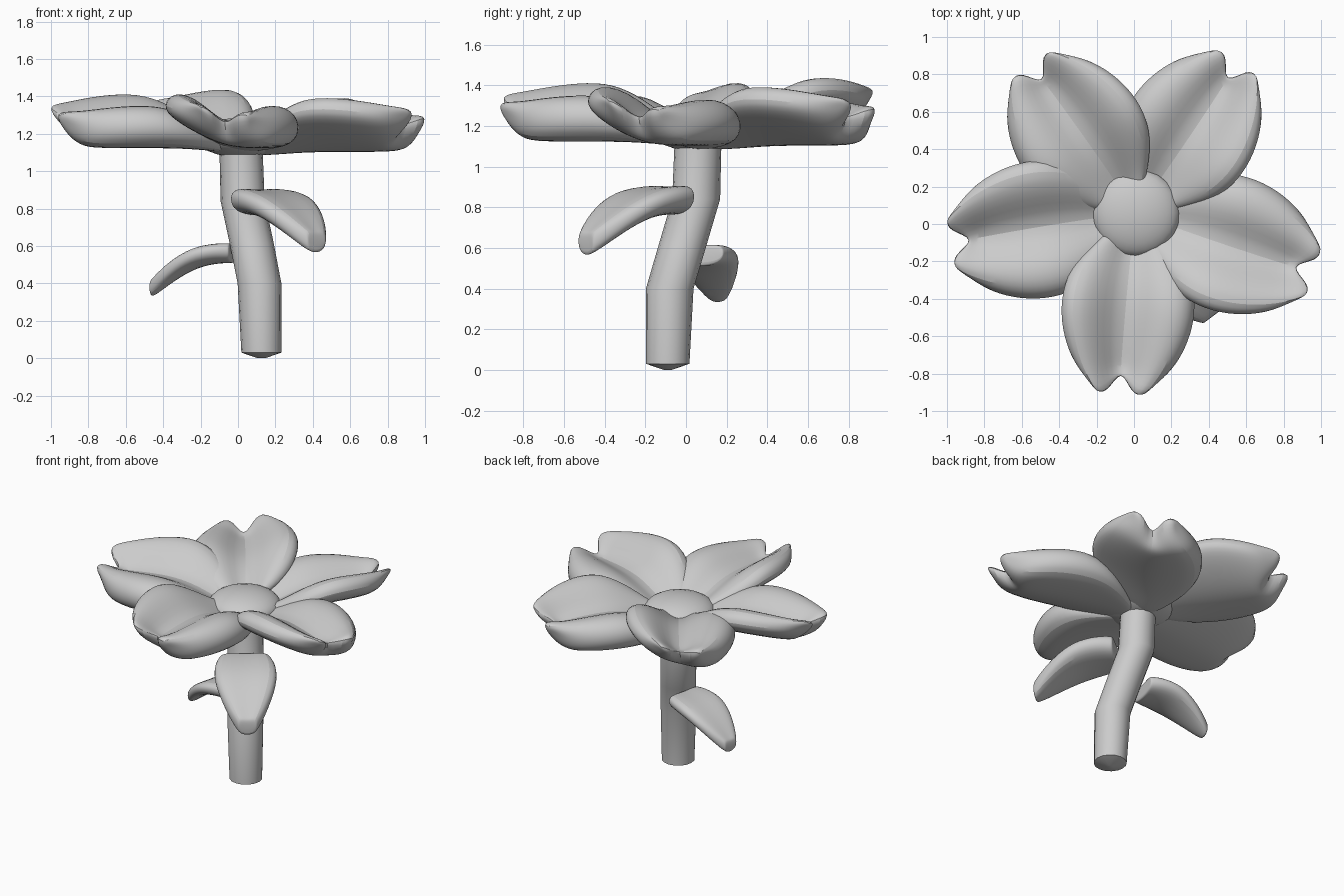
import bpy
import bmesh
from math import sin, cos, radians, tau
from mathutils import Vector, Matrix

cube = bpy.data.objects.get("Cube")
if cube:
    bpy.data.objects.remove(cube)


def smooth(obj, angle):
    bpy.ops.object.select_all(action="DESELECT")
    obj.select_set(True)
    bpy.context.view_layer.objects.active = obj
    bpy.ops.object.shade_smooth_by_angle(angle=radians(angle))


def loft(name, rings, levels=0, angle=40):
    """Skin a list of closed rings and cap both ends with strips of quads."""
    bm = bmesh.new()
    rows = [[bm.verts.new(p) for p in ring] for ring in rings]
    n = len(rows[0])
    for a, b in zip(rows, rows[1:]):
        for i in range(n):
            j = (i + 1) % n
            bm.faces.new((a[i], a[j], b[j], b[i]))
    for row in (rows[0], rows[-1]):
        for i in range(n // 2):
            corners = dict.fromkeys((i, i + 1, n - 1 - i, (n - i) % n))
            bm.faces.new([row[k] for k in corners])
    bmesh.ops.recalc_face_normals(bm, faces=bm.faces)
    mesh = bpy.data.meshes.new(name)
    bm.to_mesh(mesh)
    bm.free()
    obj = bpy.data.objects.new(name, mesh)
    bpy.context.collection.objects.link(obj)
    smooth(obj, angle)
    if levels:
        mod = obj.modifiers.new("Subdivision", "SUBSURF")
        mod.levels = mod.render_levels = levels
    return obj


def placed(origin, degrees):
    return Matrix.Translation(origin) @ Matrix.Rotation(radians(degrees), 4, "Z")


# Bent stem: centre and radius at each height, slightly domed foot
stem_path = [
    ((0.125, -0.09, 0.0), 0.02),
    ((0.125, -0.09, 0.03), 0.107),
    ((0.115, -0.08, 0.4), 0.117),
    ((0.072, -0.015, 0.62), 0.118),
    ((0.025, 0.05, 0.84), 0.118),
    ((0.015, 0.06, 1.15), 0.115),
]
loft("stem", [
    [Vector(c) + Vector((r * cos(tau * i / 16), r * sin(tau * i / 16), 0))
     for i in range(16)]
    for c, r in stem_path
])

# Petal cross-section: width fraction, height, and reach of the notched tip
section = [
    (-1.04, 0.22, -0.02), (-0.85, 0.305, 0.05), (-0.45, 0.25, 0.045),
    (-0.03, 0.09, -0.12), (0.4, 0.225, 0.045), (0.85, 0.225, 0.05),
    (1.05, 0.12, -0.02), (0.92, 0.0, -0.02), (0.42, -0.01, -0.01),
    (0.0, 0.0, -0.12), (-0.45, 0.06, -0.01), (-0.88, 0.15, -0.01),
]
# Petal stations: distance, half width, height factor, tip reach factor, rise
stations = [
    (0.06, 0.08, 0.3, 0, -0.02), (0.15, 0.19, 0.42, 0, -0.015),
    (0.29, 0.315, 0.74, 0, 0), (0.45, 0.365, 1.0, 0, 0.005),
    (0.62, 0.355, 1.0, 0, 0.005), (0.77, 0.3, 0.92, 0.15, 0.005),
    (0.87, 0.23, 0.8, 0.5, 0.015), (0.95, 0.14, 0.5, 1, 0.085),
]
# Petals: direction, height offset, size
petals = {
    "petal_right": (189.5, 0.0, 1.035),
    "petal_front": (265, 0.0, 1.0),
    "petal_left": (341.5, -0.02, 1.035),
    "petal_back_left": (56, -0.02, 1.0),
    "petal_back_right": (125.5, 0.025, 1.0),
}
for name, (degrees, lift, size) in petals.items():
    frame = placed((0.01, 0.06, 1.125 + lift), degrees)
    loft(name, [
        [frame @ Vector(((d + reach * k) * size, w * s * size, h * f + rise))
         for s, h, reach in section]
        for d, w, f, k, rise in stations
    ], levels=2, angle=60)

# Flower centre
bpy.ops.mesh.primitive_uv_sphere_add(segments=24, ring_count=12, radius=1,
                                     location=(0.01, 0.06, 1.18))
centre = bpy.context.object
centre.name = "flower_centre"
centre.scale = (0.235, 0.235, 0.105)
smooth(centre, 60)

# Leaves: thick arched blades with broad blunt bases and raised edges
blade = [
    (-1.04, 0.01), (-0.87, 0.07), (0, 0.05), (0.87, 0.07),
    (1.04, 0.01), (0.87, -0.065), (0, -0.09), (-0.87, -0.065),
]
# Leaf stations: distance, half width, height, thickness factor
leaf_path = [
    (0.0, 0.165, 0.0, 0.95), (0.012, 0.17, 0.0, 1), (0.1, 0.2, 0.0, 1),
    (0.25, 0.21, -0.025, 1), (0.39, 0.165, -0.1, 1),
    (0.49, 0.11, -0.175, 0.95), (0.535, 0.075, -0.21, 0.85),
    (0.55, 0.06, -0.22, 0.75),
]
# Leaves: base, direction, length, width, rise and thickness
leaves = {
    "leaf_front": ((0.09, -0.055, 0.845), -53, 1.0, 1.0, 1.0, 1.0),
    "leaf_side": ((-0.02, 0.055, 0.57), 167, 0.83, 0.8, 0.88, 0.75),
}
for name, (origin, degrees, length, width, rise, thick) in leaves.items():
    frame = placed(origin, degrees)
    loft(name, [
        [frame @ Vector((d * length, w * s * width, z * rise + h * t * thick))
         for s, h in blade]
        for d, w, z, t in leaf_path
    ], levels=2, angle=60)
